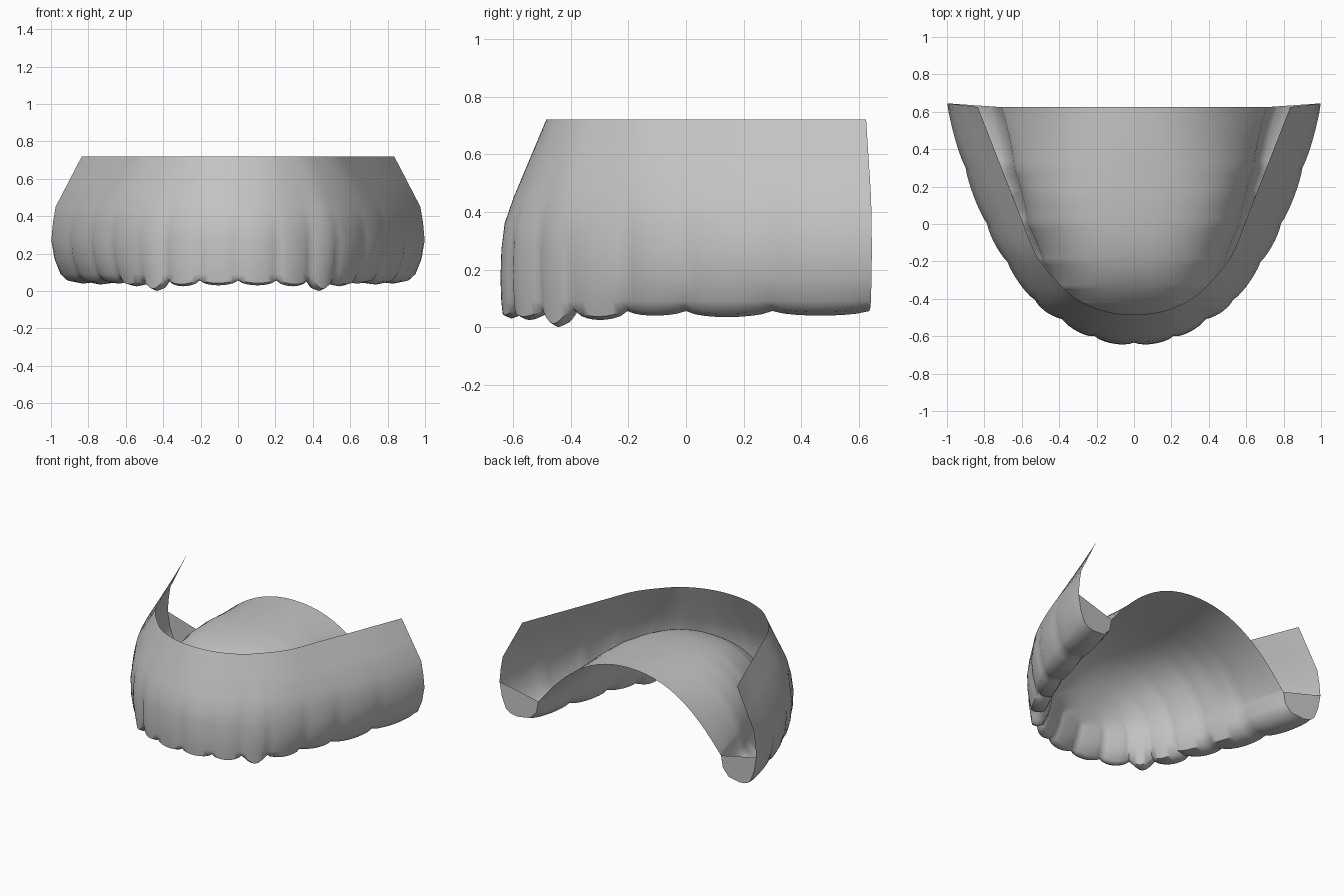
import bpy, bmesh, math
from mathutils import Vector

cube = bpy.data.objects.get("Cube")
if cube:
    bpy.data.objects.remove(cube)

plaster = bpy.data.materials.new("plaster_grey")
plaster.use_nodes = True
GREY = (0.55, 0.55, 0.55, 1)
plaster.diffuse_color = GREY
plaster.node_tree.nodes["Principled BSDF"].inputs["Base Color"].default_value = GREY

# Half-arch guide curves: one point at each gap between teeth, midline to back
OUTER = [(0, -.634), (.21, -.6), (.385, -.508), (.53, -.405), (.675, -.205), (.785, 0), (.9, .3), (.998, .645)]
RIM = [(0, -.485), (.16, -.465), (.3, -.405), (.4, -.32), (.52, -.17), (.61, .05), (.72, .33), (.835, .625)]
INNER = [(0, -.53), (.18, -.5), (.32, -.43), (.41, -.34), (.485, -.2), (.565, 0), (.64, .3), (.71, .625)]
# Lowest point of each tooth, midline to back
TIPS = [.03, .025, .0, .025, .04, .035, .04]
TEETH, STEPS, SPAN = 7, 8, 16


def spline(points, u):
    """Smooth curve through the points, u counts whole points."""
    i = min(int(u), len(points) - 2)
    f = u - i
    p = [Vector(q) for q in points]
    b, c = p[i], p[i + 1]
    # Reflect the first point in the midline so the arch is round in front
    a = p[i - 1] if i else Vector((-p[1].x, p[1].y))
    d = p[i + 2] if i + 2 < len(p) else c * 2 - b
    return (b * 2 + (c - a) * f + (a * 2 - b * 5 + c * 4 - d) * f * f
            + (b * 3 - a - c * 3 + d) * f ** 3) / 2


def mix(a, b, t):
    return a + (b - a) * t


def arch_section(u):
    """Section from the rim, down the gum, round the tooth, up to the palate."""
    rim, out, inn = (spline(c, u) for c in (RIM, OUTER, INNER))
    tooth = min(int(u), TEETH - 1)
    bump = abs(math.sin(math.pi * u)) ** .6
    back = max(0, min(1, (u - 1.5) / 2.5))
    side = (out - inn).normalized()
    tip = mix(.056, TIPS[tooth], bump if tooth != 2 else bump ** 2)
    flare = mix(.76, .86, back)
    rows = [(rim, .72), (mix(rim, out, flare / 2), .585), (mix(rim, out, flare), .45),
            (mix(rim, out, .95) + side * .006 * bump, .36)]
    # (fraction towards the palate, height, tooth bulge)
    for w, z, bulge in ((0, .27, .011), (mix(0, .06, back), .17, .015),
                        (mix(.02, .17, back), .09, .014),
                        (mix(.05, .27, back), tip + .012, .012),
                        (mix(.18, .45, back), tip, 0),
                        (mix(.4, .78, back), tip + .012, -.01),
                        (mix(.75, .95, back), .12, -.014), (1, .2, -.01)):
        rows.append((mix(out, inn, w) + side * bulge * bump, z))
    return [Vector((p.x, p.y, z)) for p, z in rows]


def palate_section(edge):
    """Vault from the inner edge of the teeth across to the midline."""
    top = edge.z + .425 * (1 - math.exp(-max(0, edge.y + .53) / .18))
    # Steep sides in front, opening out towards the back
    steep = mix(.36, .53, max(0, min(1, (edge.y - .15) / .47)))
    row = []
    for k in range(1, SPAN + 1):
        s = (k / SPAN) ** 1.5
        rise = .5 - .5 * math.cos(math.pi * s ** steep)
        row.append(Vector((edge.x * (1 - s), edge.y, mix(edge.z, top, rise))))
    return row


# Skin the sections along half the arch
bm = bmesh.new()
columns = []
for i in range(TEETH * STEPS + 1):
    arch = arch_section(i / STEPS)
    columns.append([bm.verts.new(p) for p in arch + palate_section(arch[-1])])
for a, b in zip(columns, columns[1:]):
    for j in range(len(a) - 1):
        bm.faces.new((a[j], a[j + 1], b[j + 1], b[j]))

# Close the back end of the last tooth
bm.faces.new(columns[-1][4:len(arch)])
bmesh.ops.remove_doubles(bm, verts=bm.verts, dist=.0005)
bmesh.ops.recalc_face_normals(bm, faces=bm.faces)
mesh = bpy.data.meshes.new("upper_dental_arch")
bm.to_mesh(mesh)
bm.free()
mesh.materials.append(plaster)

# Mirror the half and smooth it
dental_arch = bpy.data.objects.new("upper_dental_arch", mesh)
bpy.context.collection.objects.link(dental_arch)
mirror = dental_arch.modifiers.new("mirror", 'MIRROR')
mirror.merge_threshold = .002
bpy.ops.object.select_all(action='DESELECT')
dental_arch.select_set(True)
bpy.context.view_layer.objects.active = dental_arch
bpy.ops.object.shade_smooth_by_angle(angle=math.radians(50))
